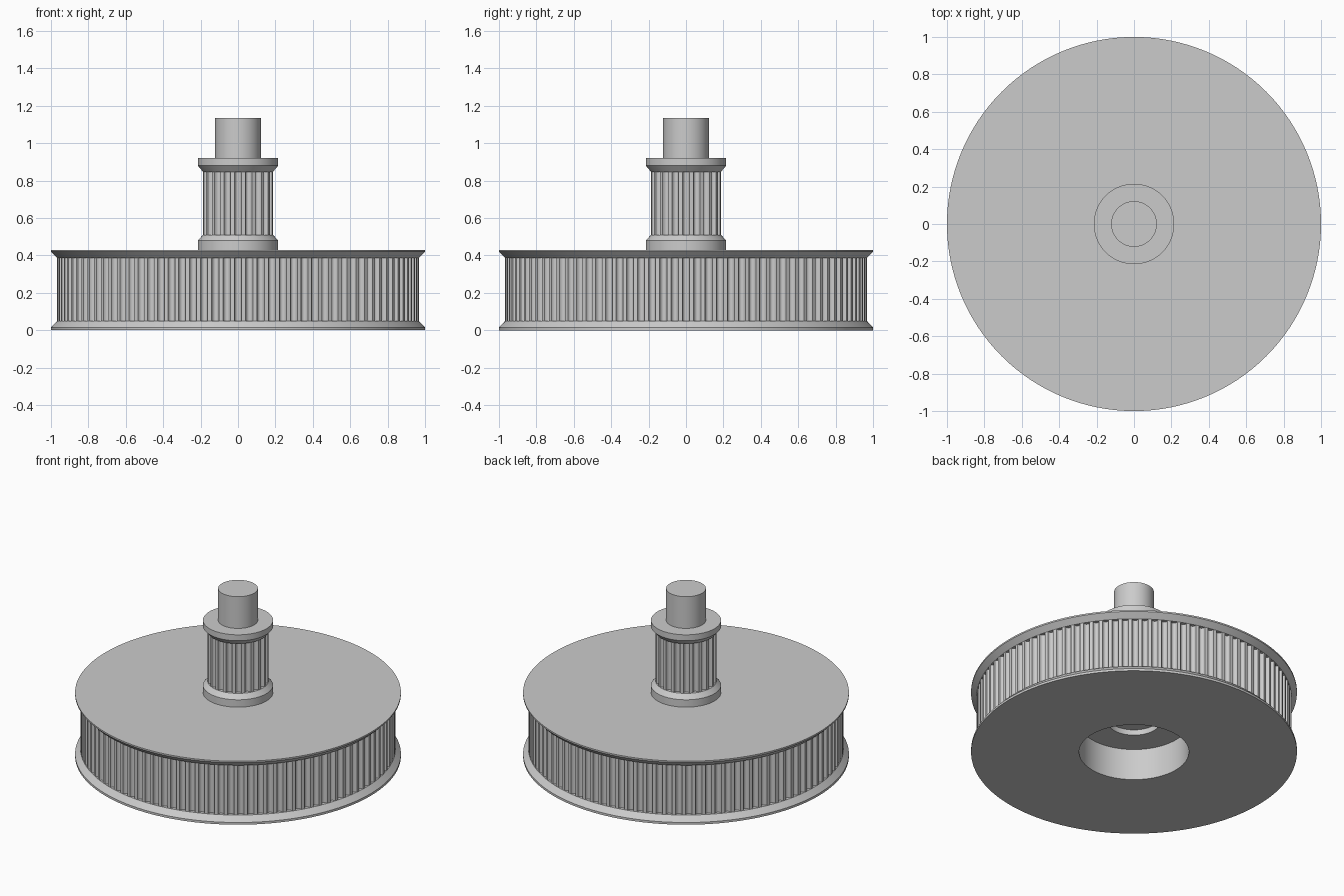
import bpy, bmesh
from math import sin, cos, pi, tau, radians

cube = bpy.data.objects.get("Cube")
if cube:
    bpy.data.objects.remove(cube, do_unlink=True)

metal = bpy.data.materials.new("grey metal")
metal.use_nodes = True
colour = (0.6, 0.6, 0.6, 1)
metal.diffuse_color = colour
metal.node_tree.nodes["Principled BSDF"].inputs["Base Color"].default_value = colour

BIG, SMALL = 0.967, 0.187      # outer radii of the two toothed drums
DEPTH = 0.023                  # groove depth


def finish(name, bm):
    mesh = bpy.data.meshes.new(name)
    bm.to_mesh(mesh)
    bm.free()
    mesh.materials.append(metal)
    ob = bpy.data.objects.new(name, mesh)
    bpy.context.collection.objects.link(ob)
    bpy.ops.object.select_all(action='DESELECT')
    ob.select_set(True)
    bpy.context.view_layer.objects.active = ob
    bpy.ops.object.shade_smooth_by_angle(angle=radians(30))
    return ob


def lathe(name, profile, steps=128):
    """Revolve (radius, z) points about the z axis."""
    bm = bmesh.new()
    rings = []
    for r, z in profile:
        if r == 0:
            rings.append([bm.verts.new((0, 0, z))] * steps)
        else:
            rings.append([bm.verts.new((r * cos(tau * i / steps), r * sin(tau * i / steps), z))
                          for i in range(steps)])
    for low, high in zip(rings, rings[1:]):
        for i in range(steps):
            j = (i + 1) % steps
            corners = [low[i], low[j], high[j], high[i]]
            bm.faces.new(list(dict.fromkeys(corners)))
    return finish(name, bm)


def toothed_drum(name, radius, teeth, bottom, top, arc=8):
    """Drum wall with rounded belt grooves."""
    bm = bmesh.new()
    loops = ([], [])
    for t in range(teeth):
        for k in range(arc + 1):
            a = pi * k / arc
            angle = tau * (t - 0.32 * cos(a)) / teeth
            r = radius - DEPTH * sin(a)
            for loop, z in zip(loops, (bottom, top)):
                loop.append(bm.verts.new((r * cos(angle), r * sin(angle), z)))
    low, high = loops
    for i in range(len(low)):
        j = (i + 1) % len(low)
        bm.faces.new((low[i], low[j], high[j], high[i]))
    return finish(name, bm)


# Lower flange with the stepped bearing recess underneath
lathe("lower_flange", [
    (0, 0.25), (0.16, 0.25), (0.16, 0.213), (0.337, 0.213), (0.337, 0),
    (1, 0), (1, 0.015), (BIG, 0.05), (BIG - 0.04, 0.05)])

# Large drum
toothed_drum("large_toothed_drum", BIG, 100, 0.05, 0.387)

# Upper flange of the large drum, rising into the lower collar of the small one
lathe("upper_flange_and_collar", [
    (BIG - 0.04, 0.387), (BIG, 0.387), (1, 0.42), (1, 0.43),
    (0.215, 0.43), (0.215, 0.48), (SMALL, 0.51), (SMALL - 0.04, 0.51)])

# Small drum
toothed_drum("small_toothed_drum", SMALL, 20, 0.51, 0.847)

# Top collar and shaft
lathe("top_collar_and_shaft", [
    (SMALL - 0.04, 0.847), (SMALL, 0.847), (0.215, 0.88), (0.215, 0.92),
    (0.122, 0.92), (0.122, 1.135), (0, 1.135)])
